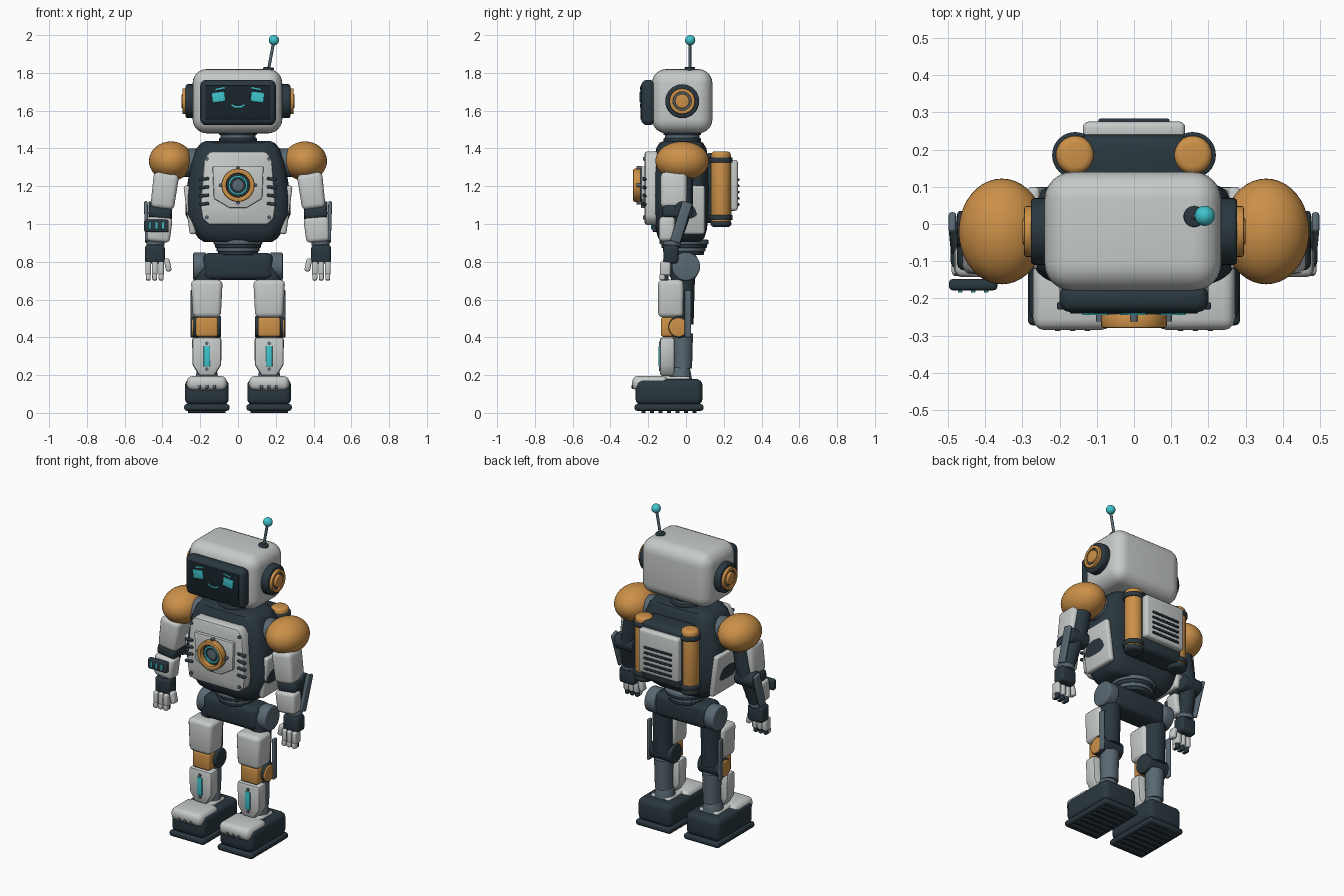
import bpy, bmesh, math
from mathutils import Vector, Matrix, Euler

if "Cube" in bpy.data.objects:
    bpy.data.objects.remove(bpy.data.objects["Cube"])


def material(name, r, g, b):
    m = bpy.data.materials.new(name)
    m.use_nodes = True
    m.diffuse_color = (r, g, b, 1)
    m.node_tree.nodes["Principled BSDF"].inputs["Base Color"].default_value = (r, g, b, 1)
    return m


LIGHT = material("light grey shell", .56, .59, .58)
DARK = material("dark blue grey", .023, .039, .05)
SLATE = material("slate metal", .1, .14, .17)
ORANGE = material("amber orange", .6, .28, .065)
CYAN = material("cyan glow", .05, .55, .6)
SCREEN = material("screen black", .009, .017, .023)


# Helpers
def finish(bm, name, mat, loc=(0, 0, 0), rot=(0, 0, 0), bevel=0, seg=3):
    bmesh.ops.recalc_face_normals(bm, faces=bm.faces)
    if bevel:
        edges = [e for e in bm.edges if e.is_manifold and e.calc_face_angle() > .6]
        bmesh.ops.bevel(bm, geom=edges, offset=bevel, segments=seg, profile=.5,
                        affect='EDGES', clamp_overlap=True)
    me = bpy.data.meshes.new(name)
    bm.to_mesh(me)
    bm.free()
    me.materials.append(mat)
    me.polygons.foreach_set("use_smooth", [True] * len(me.polygons))
    me.set_sharp_from_angle(angle=math.radians(35))
    ob = bpy.data.objects.new(name, me)
    ob.location, ob.rotation_euler = loc, rot
    bpy.context.collection.objects.link(ob)
    return ob


def box(name, mat, loc, size, bevel=.01, rot=(0, 0, 0), bottom=1, seg=3):
    bm = bmesh.new()
    bmesh.ops.create_cube(bm, size=1)
    for v in bm.verts:
        k = bottom if v.co.z < 0 else 1
        v.co = (v.co.x * size[0] * k, v.co.y * size[1], v.co.z * size[2])
    return finish(bm, name, mat, loc, rot, bevel, seg)


def rod(name, mat, a, b, r, r2=None, bevel=0, sides=32):
    a, b = Vector(a), Vector(b)
    bm = bmesh.new()
    bmesh.ops.create_cone(bm, cap_ends=True, segments=sides, radius1=r,
                          radius2=r if r2 is None else r2, depth=(b - a).length)
    rot = (b - a).to_track_quat('Z', 'Y').to_euler()
    return finish(bm, name, mat, (a + b) / 2, rot, bevel)


def ball(name, mat, loc, radii):
    bm = bmesh.new()
    bmesh.ops.create_uvsphere(bm, u_segments=40, v_segments=24, radius=1)
    bmesh.ops.scale(bm, vec=radii, verts=bm.verts)
    return finish(bm, name, mat, loc)


def ring(name, mat, loc, r_in, r_out, depth, axis, bevel=.005, n=40):
    """Flat washer centred on loc, facing along axis."""
    bm = bmesh.new()
    prof = [(r_in, -depth / 2), (r_out, -depth / 2), (r_out, depth / 2), (r_in, depth / 2)]
    rows = [[bm.verts.new((r * math.cos(i * math.tau / n), r * math.sin(i * math.tau / n), z))
             for r, z in prof] for i in range(n)]
    for i in range(n):
        p, q = rows[i], rows[(i + 1) % n]
        for j in range(4):
            bm.faces.new((p[j], q[j], q[(j + 1) % 4], p[(j + 1) % 4]))
    rot = Vector(axis).to_track_quat('Z', 'Y').to_euler()
    return finish(bm, name, mat, loc, rot, bevel, 2)


def plate(name, mat, half, y0, y1, x=0, bevel=.01):
    """Symmetric outline of (half width, z) points extruded along y."""
    pts = [(w, z) for w, z in half] + [(-w, z) for w, z in reversed(half)]
    bm = bmesh.new()
    front = [bm.verts.new((x + w, y0, z)) for w, z in pts]
    back = [bm.verts.new((x + w, y1, z)) for w, z in pts]
    bm.faces.new(front)
    bm.faces.new(back)
    for i in range(len(pts)):
        j = (i + 1) % len(pts)
        bm.faces.new((front[i], front[j], back[j], back[i]))
    return finish(bm, name, mat, bevel=bevel, seg=2)


# Head, face and antenna
box("head", LIGHT, (-.003, -.02, 1.65), (.475, .32, .34), .075, seg=6)
box("face_frame", DARK, (0, -.2, 1.643), (.4, .075, .24), .03)
box("face_screen", SCREEN, (0, -.236, 1.643), (.345, .008, .185), .003)
for s in (1, -1):
    box("eye", CYAN, (s * .103, -.241, 1.672), (.068, .008, .052), .003, (0, s * .12, 0))
    box("brow", CYAN, (s * .095, -.241, 1.717), (.05, .006, .007), 0, (0, s * .2, 0))
    box("smile_end", CYAN, (s * .026, -.241, 1.626), (.02, .006, .007), 0, (0, -s * .6, 0))
    rod("ear_base", DARK, (s * .225, -.02, 1.65), (s * .277, -.02, 1.65), .09, bevel=.01)
    ring("ear_ring", ORANGE, (s * .28, -.02, 1.65), .048, .068, .03, (1, 0, 0))
    rod("ear_recess", SLATE, (s * .26, -.02, 1.65), (s * .284, -.02, 1.65), .05)
    rod("ear_cap", ORANGE, (s * .26, -.02, 1.65), (s * .299, -.02, 1.65), .038, bevel=.006)
box("smile_middle", CYAN, (0, -.241, 1.62), (.036, .006, .007), 0)
rod("antenna_base", DARK, (.16, .02, 1.8), (.162, .02, 1.83), .028, bevel=.005)
rod("antenna_rod", SLATE, (.16, .02, 1.81), (.19, .02, 1.97), .008, sides=16)
ball("antenna_tip", CYAN, (.19, .022, 1.973), (.027, .027, .027))

# Neck and waist bellows
for i in range(3):
    rod("neck_ring", (DARK, SLATE)[i % 2], (0, -.02, 1.43 + i * .02),
        (0, -.02, 1.455 + i * .02), .1 - .008 * (i % 2), bevel=.006)
for i in range(4):
    rod("waist_ring", (DARK, SLATE)[i % 2], (0, -.01, .835 + i * .019),
        (0, -.01, .86 + i * .019), .105 + .008 * i, bevel=.006)

# Torso lofted from rounded cross sections
bm = bmesh.new()
rings = []
N = 48
for z, hx, hy in ((.905, .18, .1), (.925, .21, .122), (.97, .24, .135), (1.05, .278, .145),
                  (1.15, .278, .148), (1.32, .25, .146), (1.4, .22, .133), (1.43, .195, .115),
                  (1.44, .165, .09)):
    row = []
    for i in range(N):
        c, s = math.cos(i * math.tau / N), math.sin(i * math.tau / N)
        row.append(bm.verts.new((hx * math.copysign(abs(c) ** .5, c),
                                 -.025 + hy * math.copysign(abs(s) ** .5, s), z)))
    rings.append(row)
for a, b in zip(rings, rings[1:]):
    for i in range(N):
        bm.faces.new((a[i], a[(i + 1) % N], b[(i + 1) % N], b[i]))
bm.faces.new(rings[0])
bm.faces.new(rings[-1])
finish(bm, "torso", DARK)

# Chest armour, reactor and vents
plate("chest_plate", LIGHT, [(.15, 1.385), (.18, 1.345), (.2, 1.1), (.19, 1.03), (.155, .995)],
      -.22, -.13, bevel=.015)
plate("chest_panel", LIGHT, [(.135, 1.305), (.128, 1.135), (.045, 1.085)], -.238, -.2, bevel=.006)
rod("reactor_base", DARK, (0, -.22, 1.205), (0, -.252, 1.205), .086)
ring("reactor_rim", ORANGE, (0, -.26, 1.205), .062, .088, .04, (0, 1, 0), .008)
ring("reactor_glow", CYAN, (0, -.256, 1.205), .041, .052, .014, (0, 1, 0), .002)
rod("reactor_core", SLATE, (0, -.25, 1.205), (0, -.259, 1.205), .032, bevel=.003)
for i in range(4):
    a = i * math.pi / 2
    rod("reactor_lug", SLATE, (.092 * math.cos(a), -.235, 1.205 + .092 * math.sin(a)),
        (.092 * math.cos(a), -.262, 1.205 + .092 * math.sin(a)), .01, sides=16)
for s in (1, -1):
    for i in range(4):
        box("chest_vent", DARK, (s * .18, -.22, 1.238 - i * .044), (.055, .02, .016), .006,
            (0, s * .12, 0))
    for x, z in ((.165, 1.345), (.165, 1.035)):
        rod("chest_screw", SLATE, (s * x, -.215, z), (s * x, -.228, z), .01, sides=16)
    box("torso_side_plate", LIGHT, (s * .255, -.01, 1.075), (.035, .22, .26), .014, (0, s * .13, 0))
    rod("shoulder_axle", SLATE, (s * .18, -.02, 1.325), (s * .3, -.02, 1.325), .075, bevel=.01)

# Backpack with tanks
box("backpack", DARK, (0, .165, 1.19), (.31, .15, .37), .03)
box("backpack_panel", LIGHT, (0, .25, 1.205), (.275, .05, .27), .015)
for i in range(5):
    box("backpack_slot", DARK, (0, .277, 1.235 - i * .033), (.19, .012, .014), .004)
for s in (1, -1):
    rod("tank", ORANGE, (s * .158, .185, .995), (s * .158, .185, 1.385), .052, bevel=.02)
    for z in (1.02, 1.325):
        rod("tank_band", DARK, (s * .158, .185, z), (s * .158, .185, z + .028), .062, bevel=.006)
    rod("tank_foot", DARK, (s * .158, .185, .985), (s * .158, .185, 1.02), .055, bevel=.015)

# Pelvis
box("pelvis", DARK, (0, -.015, .775), (.37, .15, .145), .035, seg=4)

for s in (1, -1):
    # Arm
    ball("shoulder_cap", ORANGE, (s * .355, -.02, 1.333), (.116, .142, .104))
    rod("upper_arm_core", DARK, (s * .36, -.01, 1.3), (s * .405, -.015, 1.06), .05)
    box("upper_arm_shell", LIGHT, (s * .39, -.065, 1.175), (.135, .14, .19), .025,
        (0, -s * .13, 0), .92)
    box("elbow_guard", DARK, (s * .412, -.07, 1.06), (.125, .11, .065), .02, (0, -s * .15, 0))
    rod("elbow", DARK, (s * .35, -.015, 1.07), (s * .475, -.015, 1.07), .05, bevel=.008)
    rod("forearm_core", DARK, (s * .415, -.02, 1.07), (s * .435, -.075, .89), .05, .042)
    box("forearm_shell", LIGHT, (s * .418, -.1, .97), (.135, .085, .13), .02, (0, -s * .08, 0), .9)
    box("forearm_strut", SLATE, (s * .485, -.025, 1.01), (.02, .055, .22), .008, (-.3, s * .03, 0))
    rod("wrist", SLATE, (s * .437, -.075, .885), (s * .437, -.073, .91), .048, bevel=.006)
    box("hand", DARK, (s * .44, -.08, .84), (.105, .08, .1), .018)
    for i in range(3):
        x = s * (.407 + i * .034)
        box("finger", LIGHT, (x, -.11, .765), (.03, .055, .075), .01)
        box("finger_tip", DARK, (x, -.112, .72), (.024, .04, .04), .008)
        box("finger_nail", LIGHT, (x, -.125, .72), (.026, .03, .035), .008)
    box("thumb", LIGHT, (s * .372, -.1, .783), (.03, .045, .07), .011, (0, s * .2, 0))

    # Leg
    X = s * .165
    rod("hip_joint", SLATE, (s * .17, 0, .775), (s * .237, 0, .775), .075, bevel=.008)
    rod("thigh_core", DARK, (X, -.015, .77), (X, -.02, .47), .064, .06)
    box("thigh_shell", LIGHT, (X, -.08, .605), (.168, .135, .2), .025, bottom=.88)
    rod("knee_joint", DARK, (s * .09, -.035, .455), (s * .24, -.035, .455), .058, bevel=.008)
    rod("knee_disc", ORANGE, (s * .2, -.04, .453), (s * .247, -.04, .453), .05, bevel=.006)
    box("knee_guard", ORANGE, (X, -.095, .455), (.118, .075, .105), .014)
    box("leg_strut", SLATE, (s * .243, .01, .525), (.016, .035, .25), .005)
    rod("calf", SLATE, (X, -.018, .42), (X, -.018, .235), .055, .05)
    plate("shin_shell", LIGHT, [(.078, .4), (.076, .255), (.04, .195)], -.138, -.06, X, .014)
    box("shin_light", CYAN, (X, -.14, .3), (.034, .01, .11), .004)
    for z in (.368, .232):
        rod("shin_screw", SLATE, (X, -.13, z), (X, -.144, z), .01, sides=16)
    rod("ankle", SLATE, (X, -.03, .16), (X, -.03, .24), .065, .05, bevel=.008)

    # Foot
    box("foot", DARK, (X, -.09, .11), (.232, .355, .14), .035, seg=4)
    box("toe_cap", LIGHT, (X, -.19, .157), (.212, .19, .076), .03)
    box("instep", LIGHT, (X, -.06, .178), (.13, .16, .03), .01)
    for i in (-1, 0, 1):
        box("toe_notch", SLATE, (X + i * .04, -.282, .138), (.016, .012, .022), .004)
    box("sole", DARK, (X, -.09, .029), (.24, .365, .036), .014)
    for i in range(7):
        box("tread", DARK, (X, -.225 + i * .045, .008), (.2, .022, .016), .003)

# Wrist display on the right arm only
box("wrist_display", DARK, (-.432, -.163, .99), (.13, .03, .066), .01)
for i in (-1, 0, 1):
    box("display_bar", CYAN, (-.432 + i * .035, -.18, .99), (.012, .008, .036), .002)
